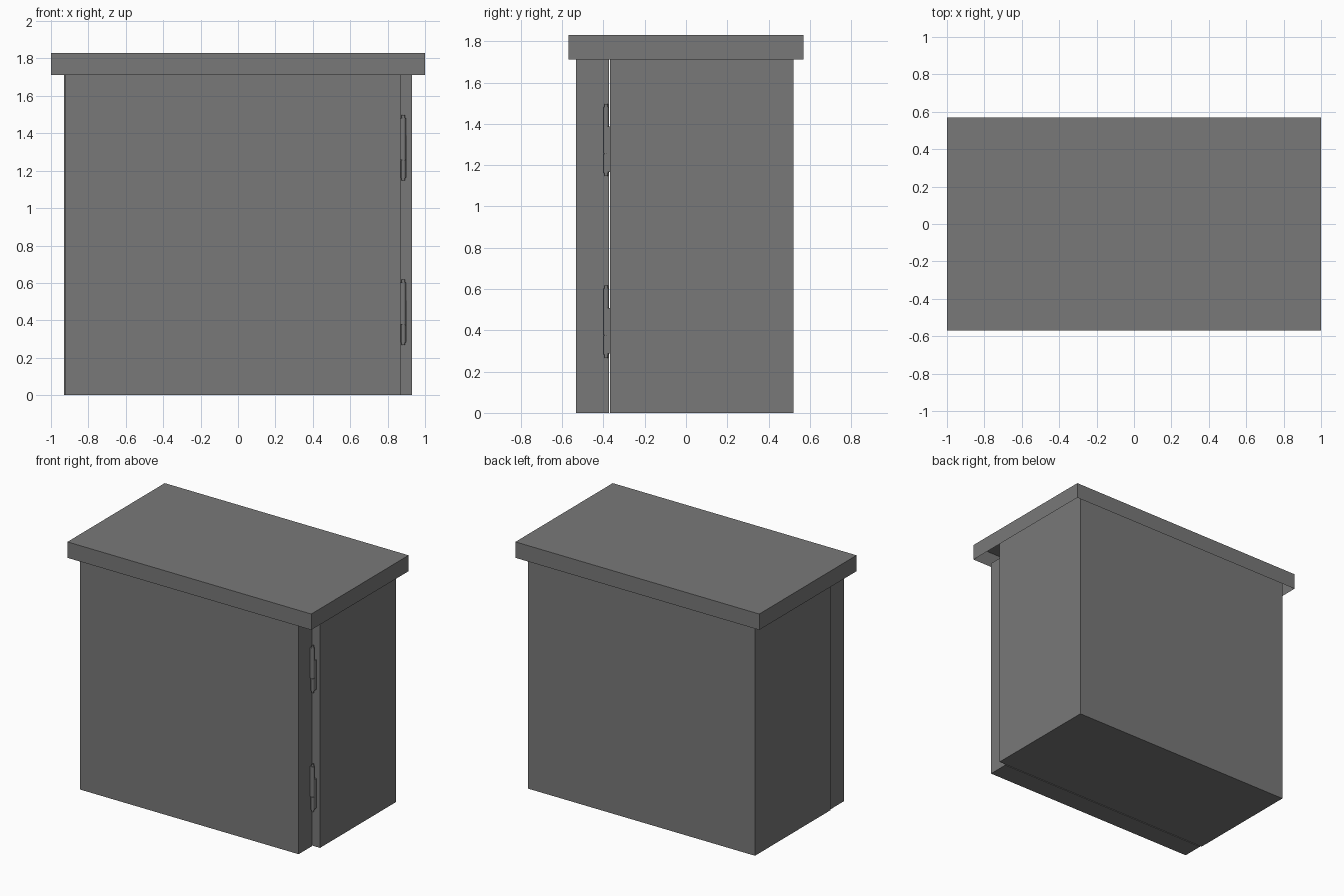
import bpy, bmesh
from mathutils import Vector

if "Cube" in bpy.data.objects:
    bpy.data.objects.remove(bpy.data.objects["Cube"])

# Dark grey paint shared by every part
paint = bpy.data.materials.new("dark_grey_paint")
paint.diffuse_color = (0.19, 0.19, 0.19, 1)
paint.use_nodes = True
paint.node_tree.nodes["Principled BSDF"].inputs["Base Color"].default_value = paint.diffuse_color


def box(name, lo, hi):
    """Axis-aligned box between two corners."""
    lo, hi = Vector(lo), Vector(hi)
    bm = bmesh.new()
    bmesh.ops.create_cube(bm, size=1)
    for v in bm.verts:
        v.co = Vector([lo[i] + (v.co[i] + 0.5) * (hi[i] - lo[i]) for i in range(3)])
    mesh = bpy.data.meshes.new(name)
    bm.to_mesh(mesh)
    bm.free()
    mesh.materials.append(paint)
    ob = bpy.data.objects.new(name, mesh)
    bpy.context.collection.objects.link(ob)
    return ob


def rod(name, x, y, z0, z1, r):
    """Upright cylinder with smooth sides."""
    bpy.ops.mesh.primitive_cylinder_add(vertices=20, radius=r, depth=z1 - z0,
                                        location=(x, y, (z0 + z1) / 2))
    ob = bpy.context.object
    ob.name = name
    ob.data.materials.append(paint)
    bpy.ops.object.shade_smooth_by_angle()
    return ob


# Cabinet body and the door standing just in front of it
box("cabinet_body", (-0.93, -0.367, 0), (0.93, 0.52, 1.80))
box("door", (-0.922, -0.532, 0), (0.87, -0.374, 1.712))

# Overhanging lid: a folded sheet cap, open underneath
lid = box("lid", (-1, -0.57, 1.712), (1, 0.57, 1.83))
bm = bmesh.new()
bm.from_mesh(lid.data)
under = [f for f in bm.faces if f.normal.z < -0.5]
bmesh.ops.inset_region(bm, faces=under, thickness=0.018)
for v in under[0].verts:
    v.co.z = 1.815
bm.to_mesh(lid.data)
bm.free()

# Two lift-off hinges beside the door
HX, HY = 0.884, -0.387
for label, z in (("upper", 1.147), ("lower", 0.267)):
    rod(label + "_hinge_pin", HX, HY, z, z + 0.35, 0.009)
    rod(label + "_hinge_door_knuckle", HX, HY, z + 0.11, z + 0.335, 0.0135)
    rod(label + "_hinge_body_knuckle", HX, HY, z + 0.015, z + 0.108, 0.0135)
    box(label + "_hinge_door_leaf", (0.866, HY - 0.012, z + 0.11), (HX, HY, z + 0.335))
    box(label + "_hinge_body_leaf", (HX, HY, z + 0.02), (HX + 0.016, -0.365, z + 0.24))
